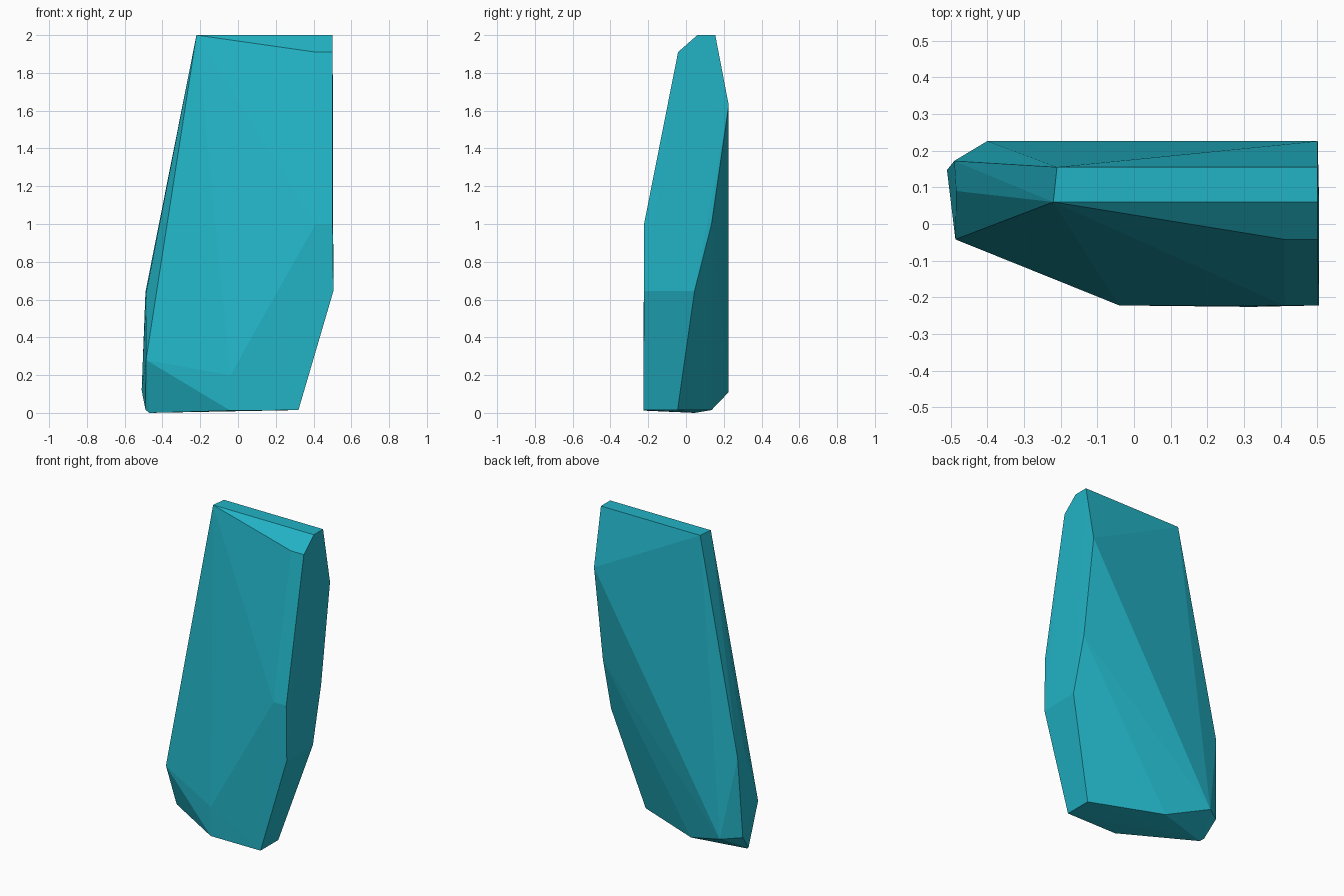
import bpy
import bmesh

if "Cube" in bpy.data.objects:
    bpy.data.objects.remove(bpy.data.objects["Cube"])

RIGHT = 0.505

# Flat right side, as (y, z) profile corners
right_side = [(0.06, 2.0), (0.155, 2.0), (0.226, 1.63), (0.135, 1.0),
              (0.045, 0.645), (-0.222, 0.645), (-0.222, 1.0), (-0.042, 1.91)]
corners = [(RIGHT if z < 0.9 else 0.501, y, z) for y, z in right_side]

# Top ridge and front facets
corners += [(-0.22, 0.06, 2.0), (-0.21, 0.155, 2.0), (0.41, -0.042, 1.91),
            (0.41, -0.222, 1.0), (-0.04, -0.222, 0.2)]

# Left edge and back corner
corners += [(-0.49, 0.172, 0.64), (-0.485, 0.09, 0.64), (-0.487, -0.042, 0.28),
            (-0.51, 0.147, 0.12), (-0.40, 0.226, 0.11)]

# Chipped base
corners += [(-0.49, 0.06, 0.017), (-0.47, 0.045, 0.0), (-0.04, -0.222, 0.012),
            (0.32, -0.226, 0.015), (0.32, -0.045, 0.015), (-0.13, 0.135, 0.015)]

# Faceted shard wrapped around the corners
bm = bmesh.new()
for c in corners:
    bm.verts.new(c)
hull = bmesh.ops.convex_hull(bm, input=bm.verts[:])
loose = [v for v in bm.verts if not v.link_faces]
bmesh.ops.delete(bm, geom=loose, context='VERTS')
bmesh.ops.dissolve_limit(bm, angle_limit=0.005, verts=bm.verts[:], edges=bm.edges[:])
bmesh.ops.recalc_face_normals(bm, faces=bm.faces[:])

mesh = bpy.data.meshes.new("crystal_shard")
bm.to_mesh(mesh)
bm.free()
shard = bpy.data.objects.new("crystal_shard", mesh)
bpy.context.collection.objects.link(shard)

# Teal colour
teal = bpy.data.materials.new("teal")
teal.diffuse_color = (0.016, 0.45, 0.56, 1.0)
teal.use_nodes = True
teal.node_tree.nodes["Principled BSDF"].inputs["Base Color"].default_value = teal.diffuse_color
mesh.materials.append(teal)
